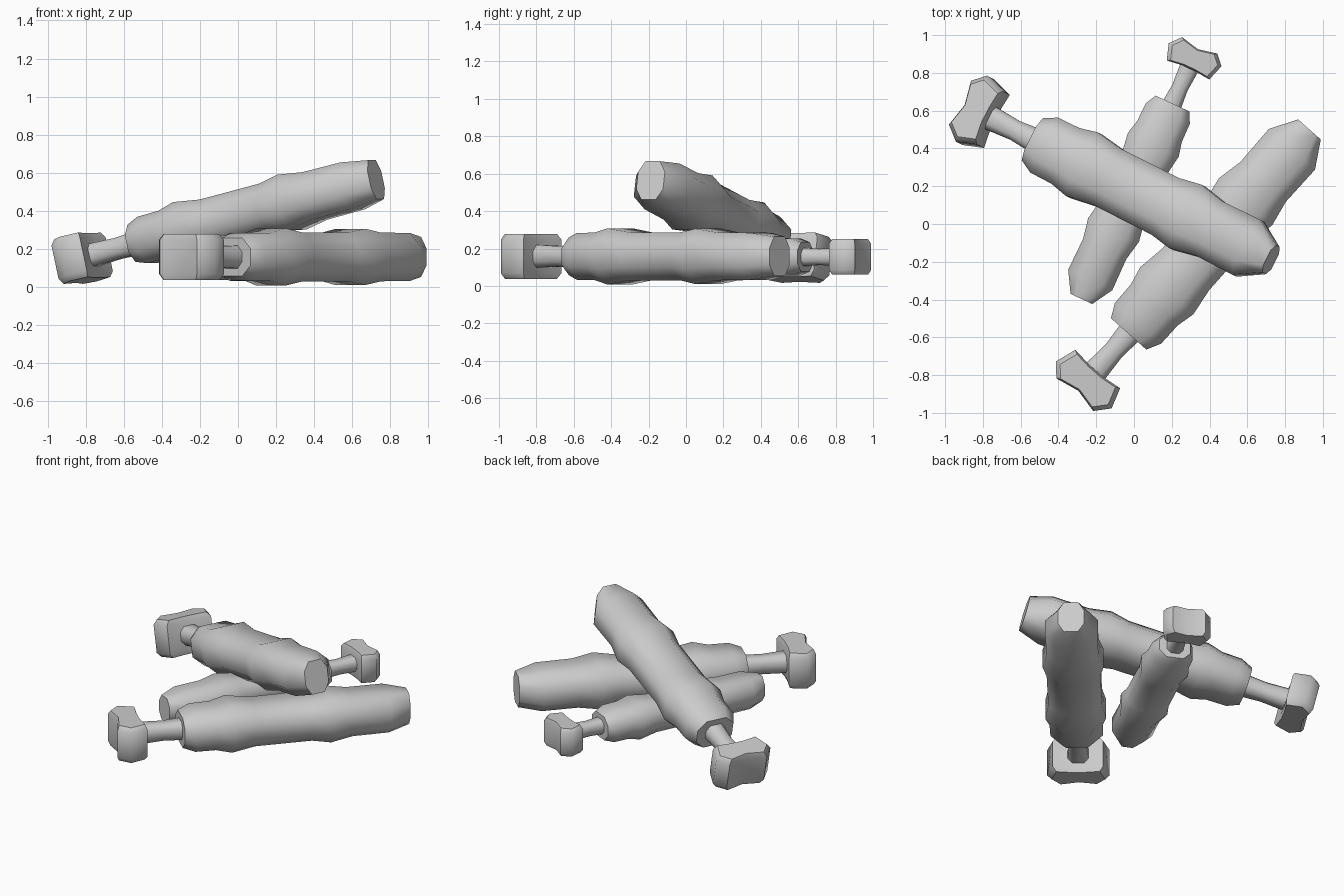
import bpy, bmesh
from math import radians
from mathutils import Matrix

if "Cube" in bpy.data.objects:
    bpy.data.objects.remove(bpy.data.objects["Cube"])

# Chunky rounded section, unit half-width and half-height
SECTION = [(1, .45), (.55, 1), (-.55, 1), (-1, .45),
           (-1, -.45), (-.55, -1), (.55, -1), (1, -.45)]

# Body rings: position along axis, half-width, half-height
BODY = [(-.455, .125, .10), (-.38, .163, .125), (-.25, .165, .127),
        (-.15, .188, .15), (0, .166, .128), (.36, .167, .128),
        (.48, .188, .148), (.62, .16, .128), (.85, .163, .126), (.99, .08, .105)]

NECK = [(-.76, .068, .062), (-.57, .055, .055), (-.42, .068, .062)]

# Two-lobed knob outline: along axis, sideways
KNOB = [(-.705, .155), (-.82, .192), (-.885, .13), (-.857, 0), (-.885, -.13),
        (-.81, -.194), (-.70, -.157), (-.715, -.05), (-.715, .05)]


def loft(name, rings, matrix):
    bm = bmesh.new()
    loops = [[bm.verts.new(p) for p in ring] for ring in rings]
    for a, b in zip(loops, loops[1:]):
        n = len(a)
        for i in range(n):
            bm.faces.new((a[i], a[(i + 1) % n], b[(i + 1) % n], b[i]))
    bm.faces.new(loops[0])
    bm.faces.new(loops[-1])
    bmesh.ops.recalc_face_normals(bm, faces=bm.faces)
    mesh = bpy.data.meshes.new(name)
    bm.to_mesh(mesh)
    bm.free()
    ob = bpy.data.objects.new(name, mesh)
    bpy.context.collection.objects.link(ob)
    ob.matrix_world = matrix
    bpy.ops.object.select_all(action='DESELECT')
    ob.select_set(True)
    bpy.context.view_layer.objects.active = ob
    bpy.ops.object.shade_smooth_by_angle(angle=radians(50))


def tube(profile):
    return [[(t, w * a, h * b) for a, b in SECTION] for t, w, h in profile]


def knob_layer(z, s):
    return [(-.79 + (t + .79) * s, w * s, z) for t, w in KNOB]


def bone_piece(label, location, turn, pitch=0, scale=1):
    m = (Matrix.Translation(location) @ Matrix.Rotation(radians(turn), 4, 'Z')
         @ Matrix.Rotation(radians(-pitch), 4, 'Y') @ Matrix.Scale(scale, 4))
    loft(label + "_body", tube(BODY), m)
    loft(label + "_neck", tube(NECK), m)
    loft(label + "_knob", [knob_layer(z, s) for z, s in
                           ((-.12, .86), (-.09, 1), (.09, 1), (.12, .86))], m)


# Two pieces lying flat, one leaning across them
bone_piece("front_piece", (.273, -.241, .158), 48.5)
bone_piece("small_piece", (.052, .312, .155), 245, scale=.79)
bone_piece("leaning_piece", (-.134, .245, .335), -26.8, pitch=13.4)
